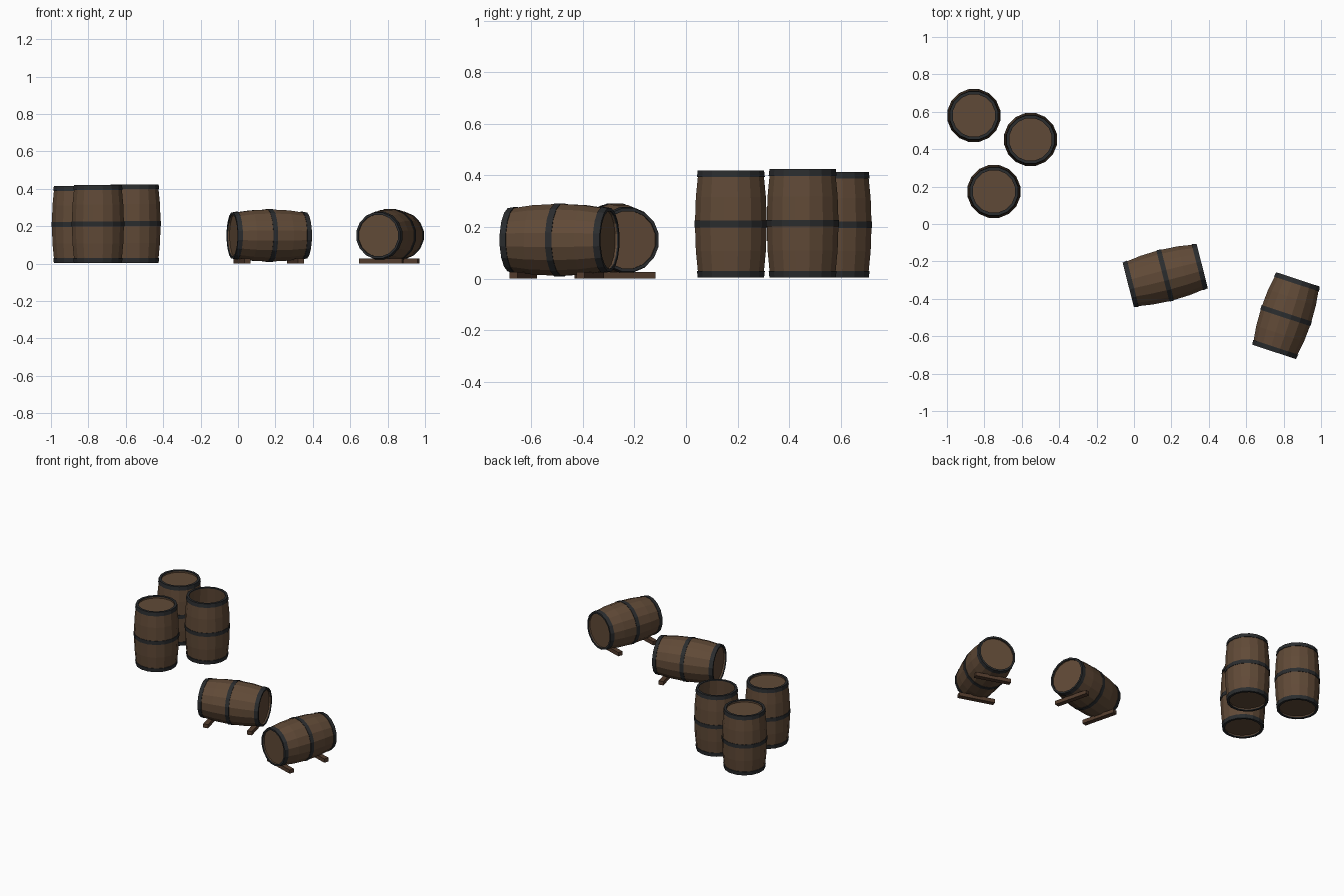
import bpy, bmesh, math
from mathutils import Matrix, Vector

cube = bpy.data.objects.get("Cube")
if cube:
    bpy.data.objects.remove(cube, do_unlink=True)

SIDES = 16
HOOP = 0.026      # hoop width
LIP = 0.003       # hoop thickness


def material(name, rgb):
    m = bpy.data.materials.new(name)
    m.use_nodes = True
    m.diffuse_color = (*rgb, 1)
    bsdf = next(n for n in m.node_tree.nodes if n.type == 'BSDF_PRINCIPLED')
    bsdf.inputs["Base Color"].default_value = (*rgb, 1)
    bsdf.inputs["Roughness"].default_value = 0.8
    return m


wood = material("oak_brown", (0.118, 0.068, 0.038))
iron = material("dark_iron", (0.023, 0.025, 0.027))
dark_wood = material("dark_brown", (0.085, 0.045, 0.026))


def finish(bm, name, mat, matrix):
    bmesh.ops.remove_doubles(bm, verts=bm.verts, dist=1e-5)
    bmesh.ops.recalc_face_normals(bm, faces=bm.faces)
    mesh = bpy.data.meshes.new(name)
    bm.to_mesh(mesh)
    bm.free()
    mesh.materials.append(mat)
    ob = bpy.data.objects.new(name, mesh)
    ob.matrix_world = matrix
    bpy.context.scene.collection.objects.link(ob)
    return ob


def lathe(name, profile, mat, matrix, closed=False):
    """Spin a radius/height profile around the local z axis."""
    bm = bmesh.new()
    rings = []
    for r, z in profile:
        if r < 1e-6:
            rings.append([bm.verts.new((0, 0, z))] * SIDES)
        else:
            angles = [2 * math.pi * (i + 0.5) / SIDES for i in range(SIDES)]
            rings.append([bm.verts.new((r * math.cos(a), r * math.sin(a), z)) for a in angles])
    pairs = list(zip(rings, rings[1:]))
    if closed:
        pairs.append((rings[-1], rings[0]))
    for a, b in pairs:
        for i in range(SIDES):
            j = (i + 1) % SIDES
            bm.faces.new(list(dict.fromkeys((a[i], a[j], b[j], b[i]))))
    return finish(bm, name, mat, matrix)


def barrel(name, matrix, length, r_end, r_mid, rim, is_open=False):
    """Barrel centred on the local origin, axis along local z."""
    half = length / 2

    def radius(z):
        return r_mid - (r_mid - r_end) * (z / half) ** 2

    # staves with recessed heads at both ends
    r_in = r_end - rim
    recess = 0.014
    steps = [-half + LIP, -half / 2, 0, half / 2, half - LIP]
    outer = [(radius(z), z) for z in steps]
    bottom = [(0, -half + recess), (r_in, -half + recess), (r_in, -half + LIP)]
    if is_open:
        inner = [(radius(z) - rim, z) for z in reversed(steps)]
        inner[-1] = (r_in, -half + 0.03)
        top = inner + [(0, -half + 0.03)]
    else:
        top = [(r_in, half - LIP), (r_in, half - recess), (0, half - recess)]
    lathe(name + "_staves", bottom + outer + top, wood, matrix)

    # end hoops wrap over the rim
    for side, label in ((-1, "lower"), (1, "upper")):
        z0, z1 = side * half, side * (half - HOOP)
        ring = [(r_in - 0.001, z0), (r_end + LIP, z0), (radius(z1) + LIP, z1),
                (radius(z1) - LIP, z1), (r_end - LIP, side * (half - LIP * 2)),
                (r_in - 0.001, side * (half - LIP * 2))]
        lathe(f"{name}_{label}_hoop", ring, iron, matrix, True)

    # middle hoop
    w = HOOP / 2
    ring = [(r_mid - LIP * 2, -w), (r_mid + 0.002, -w), (r_mid + 0.002, w), (r_mid - LIP * 2, w)]
    lathe(name + "_middle_hoop", ring, iron, matrix, True)


# standing barrels
standing = [("back_barrel", -0.856, 0.58, 0.41, False),
            ("open_barrel", -0.553, 0.452, 0.42, True),
            ("front_barrel", -0.749, 0.174, 0.415, False)]
for name, x, y, h, is_open in standing:
    place = Matrix.Translation((x, y, 0.004 + h / 2))
    barrel(name, place, h, 0.128, 0.142, 0.012, is_open)

# lying barrels, each on two wooden bars
lying = [("middle_lying_barrel", 0.167, -0.275, 14.3, (-0.15, 0.145)),
         ("left_lying_barrel", 0.813, -0.49, 71.8, (-0.148, 0.125))]
for name, x, y, yaw, offsets in lying:
    turn = Matrix.Rotation(math.radians(yaw), 4, 'Z')
    place = Matrix.Translation((x, y, 0.15)) @ turn
    tip = Matrix.Rotation(math.radians(90), 4, 'Y')
    barrel(name, place @ tip, 0.408, 0.122, 0.142, 0.008)
    for k, off in enumerate(offsets):
        bm = bmesh.new()
        bmesh.ops.create_cube(bm, size=1)
        bmesh.ops.scale(bm, vec=Vector((0.033, 0.24, 0.026)), verts=bm.verts)
        spot = Matrix.Translation((x, y, 0.013)) @ turn @ Matrix.Translation((off, 0, 0))
        finish(bm, f"{name}_support_{k + 1}", dark_wood, spot)
